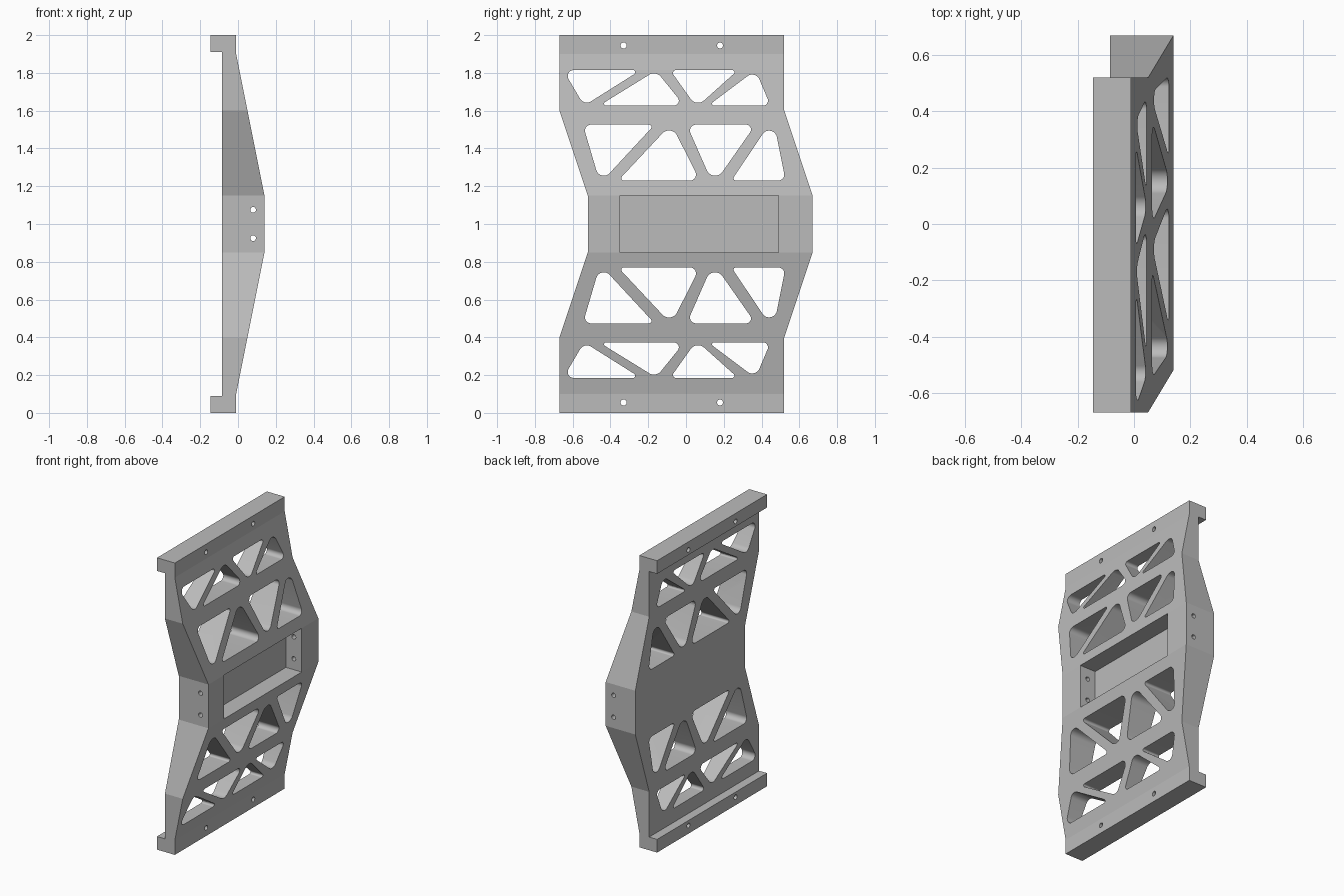
import bpy
import bmesh
import math
from mathutils import Vector

default_cube = bpy.data.objects.get("Cube")
if default_cube:
    bpy.data.objects.remove(default_cube, do_unlink=True)

# Single plain grey finish
grey = bpy.data.materials.new("plain_grey")
grey.use_nodes = True
grey_value = (0.5, 0.5, 0.5, 1)
grey.diffuse_color = grey_value
grey.node_tree.nodes["Principled BSDF"].inputs["Base Color"].default_value = grey_value


def finish(bm, name):
    bmesh.ops.recalc_face_normals(bm, faces=bm.faces)
    mesh = bpy.data.meshes.new(name)
    bm.to_mesh(mesh)
    bm.free()
    mesh.materials.append(grey)
    obj = bpy.data.objects.new(name, mesh)
    bpy.context.collection.objects.link(obj)
    return obj


def prism(name, points, axis, start, end):
    """Extrude a flat outline along x (points are y, z) or y (points are x, z)."""
    bm = bmesh.new()
    if axis == "x":
        corners = [(start, a, b) for a, b in points]
        shift = Vector((end - start, 0, 0))
    else:
        corners = [(a, start, b) for a, b in points]
        shift = Vector((0, end - start, 0))
    face = bm.faces.new([bm.verts.new(c) for c in corners])
    grown = bmesh.ops.extrude_face_region(bm, geom=[face])["geom"]
    moved = [v for v in grown if isinstance(v, bmesh.types.BMVert)]
    bmesh.ops.translate(bm, vec=shift, verts=moved)
    return finish(bm, name)


def circle(a, b, radius, sides=48):
    steps = [math.tau * i / sides for i in range(sides)]
    return [(a + radius * math.cos(t), b + radius * math.sin(t)) for t in steps]


def hull(points):
    """Counter-clockwise outline wrapped around a set of flat points."""
    def chain(ordered):
        out = []
        for p in ordered:
            while len(out) > 1 and ((out[-1][0] - out[-2][0]) * (p[1] - out[-2][1])
                                    - (out[-1][1] - out[-2][1]) * (p[0] - out[-2][0])) <= 1e-8:
                out.pop()
            out.append(p)
        return out[:-1]
    ordered = sorted(points)
    return chain(ordered) + chain(ordered[::-1])


def flip(points):
    """Mirror an outline about mid height."""
    return [(a, 2 - b) for a, b in reversed(points)]


def combine(target, tool, operation):
    mod = target.modifiers.new("combine", "BOOLEAN")
    mod.operation = operation
    mod.solver = "EXACT"
    mod.object = tool
    tool.hide_render = True
    bpy.ops.object.select_all(action="DESELECT")
    bpy.context.view_layer.objects.active = target
    target.select_set(True)
    bpy.ops.object.modifier_apply(modifier=mod.name)
    bpy.data.objects.remove(tool, do_unlink=True)


# Bracket body: bent side outline crossed with the tapered, lipped thickness profile
side_lower = [(-0.52, 0.85), (-0.67, 0.4), (-0.67, 0), (0.52, 0), (0.52, 0.4), (0.67, 0.85)]
thick_lower = [(-0.085, 0.09), (-0.145, 0.09), (-0.145, 0), (-0.01, 0), (-0.01, 0.1), (0.14, 0.85)]
bracket = prism("bracket_plate", side_lower + flip(side_lower), "x", -0.3, 0.3)
thickness = prism("thickness_profile", thick_lower + flip(thick_lower), "y", -1, 1)
combine(bracket, thickness, "INTERSECT")

# Shallow rectangular pocket in the middle of the raised face
pocket = prism("pocket_cutter", [(-0.35, 0.85), (0.49, 0.85), (0.49, 1.15), (-0.35, 1.15)],
               "x", 0.02, 0.3)
combine(bracket, pocket, "DIFFERENCE")

# Rounded triangular openings: three corner circles (y, z, radius) each
openings = [
    ((-0.594, 1.783, 0.032), (-0.525, 1.685, 0.042), (-0.281, 1.803, 0.012)),
    ((-0.424, 1.637, 0.01), (-0.17, 1.749, 0.048), (-0.064, 1.653, 0.026)),
    ((-0.053, 1.799, 0.016), (0.064, 1.69, 0.048), (0.244, 1.803, 0.012)),
    ((0.148, 1.637, 0.01), (0.35, 1.749, 0.042), (0.408, 1.653, 0.026)),
    ((-0.503, 1.494, 0.032), (-0.435, 1.298, 0.042), (-0.196, 1.513, 0.013)),
    ((-0.329, 1.243, 0.013), (-0.09, 1.447, 0.048), (0.021, 1.262, 0.032)),
    ((0.053, 1.494, 0.032), (0.154, 1.304, 0.048), (0.318, 1.5, 0.026)),
    ((0.265, 1.243, 0.013), (0.44, 1.452, 0.042), (0.488, 1.262, 0.032)),
]
for corners in openings:
    outline = hull([p for c in corners for p in circle(*c)])
    for shape in (outline, flip(outline)):
        combine(bracket, prism("opening_cutter", shape, "x", -0.4, 0.4), "DIFFERENCE")

# Mounting holes through the end lips
for y in (-0.33, 0.18):
    hole = circle(y, 1.945, 0.016)
    for shape in (hole, flip(hole)):
        combine(bracket, prism("lip_hole_cutter", shape, "x", -0.4, 0.4), "DIFFERENCE")

# Screw holes through both side walls of the pocket
for z in (0.925, 1.075):
    screw = prism("side_hole_cutter", circle(0.08, z, 0.015), "y", -1, 1)
    combine(bracket, screw, "DIFFERENCE")

# Smooth the rounded walls, keep the flat faces crisp
bpy.ops.object.select_all(action="DESELECT")
bracket.select_set(True)
bpy.context.view_layer.objects.active = bracket
bpy.ops.object.shade_smooth_by_angle(angle=math.radians(9))
